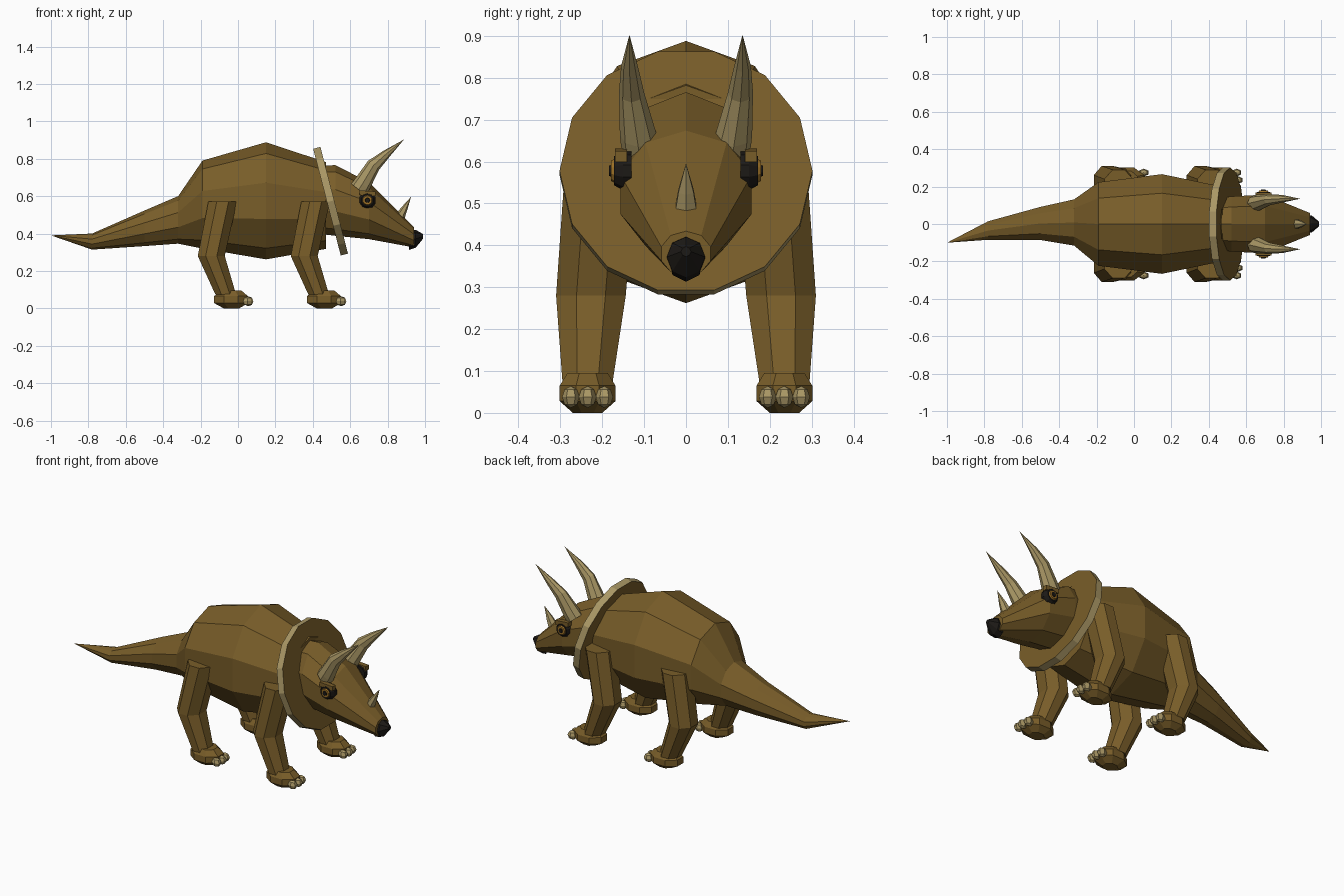
import bpy, bmesh, math
from mathutils import Vector


def material(name, rgb):
    m = bpy.data.materials.new(name)
    m.diffuse_color = (*rgb, 1)
    return m


HIDE = material("hide", (0.19, 0.11, 0.022))
HORN = material("horn", (0.40, 0.31, 0.13))
BLACK = material("black", (0.012, 0.010, 0.008))
AMBER = material("amber", (0.35, 0.17, 0.02))


def finish(bm, name, *mats):
    bmesh.ops.remove_doubles(bm, verts=bm.verts, dist=1e-5)
    bmesh.ops.recalc_face_normals(bm, faces=bm.faces)
    me = bpy.data.meshes.new(name)
    bm.to_mesh(me)
    bm.free()
    for m in mats:
        me.materials.append(m)
    ob = bpy.data.objects.new(name, me)
    bpy.context.collection.objects.link(ob)
    return ob


def loft(name, rings, axis, n, mat, phase=90, side_mat=None):
    """Skin elliptical rings (x, y, z, r_u, r_v) lying square to the axis."""
    bm = bmesh.new()
    a = Vector(axis).normalized()
    u = Vector((1, 0, 0)) if abs(a.y) > 0.9 else Vector((0, 1, 0))
    v = a.cross(u)
    loops = []
    for x, y, z, ru, rv in rings:
        angles = [math.radians(phase) + math.tau * i / n for i in range(n)]
        loops.append([bm.verts.new(Vector((x, y, z)) + u * ru * math.cos(t)
                                   + v * rv * math.sin(t)) for t in angles])
    for p, q in zip(loops, loops[1:]):
        for i in range(n):
            j = (i + 1) % n
            f = bm.faces.new((p[i], p[j], q[j], q[i]))
            f.material_index = 1 if side_mat else 0
    bm.faces.new(loops[0])
    bm.faces.new(loops[-1])
    return finish(bm, name, *([mat, side_mat] if side_mat else [mat]))


X, Y, Z = (1, 0, 0), (0, 1, 0), (0, 0, 1)

# Body and curving tail
loft("body", [
    (-1.00, -0.10, 0.390, 0, 0),
    (-0.78, -0.035, 0.357, 0.052, 0.043),
    (-0.50, 0.003, 0.428, 0.093, 0.095),
    (-0.32, 0.008, 0.473, 0.13, 0.127),
    (-0.19, 0, 0.555, 0.235, 0.235),
    (0.15, 0, 0.575, 0.28, 0.313),
    (0.47, 0, 0.550, 0.21, 0.232)], X, 10, HIDE)

# Head
loft("head", [
    (0.42, 0, 0.580, 0.14, 0.18),
    (0.52, 0, 0.577, 0.155, 0.189),
    (0.70, 0, 0.522, 0.165, 0.152),
    (0.94, 0, 0.380, 0.062, 0.054)], X, 10, HIDE)

# Beak
loft("beak", [
    (0.915, 0, 0.367, 0.045, 0.054),
    (0.950, 0, 0.372, 0.046, 0.048),
    (0.99, 0, 0.385, 0.012, 0.012)], X, 8, BLACK)

# Neck frill: tilted disc with a pale rim
n = Vector((0.968, 0, 0.25))
c = Vector((0.495, 0, 0.573))
loft("frill", [(*(c + n * d), 0.302, 0.302) for d in (-0.02, 0.02)],
     n, 14, HIDE, 90 + 180 / 14, HORN)

# Nose horn
loft("nose_horn", [
    (0.865, 0, 0.488, 0.029, 0.027),
    (0.888, 0, 0.53, 0.021, 0.018),
    (0.925, 0, 0.596, 0, 0)], (0.5, 0, 0.86), 6, HORN)

for s, side in ((-1, "right"), (1, "left")):
    # Brow horn
    loft("brow_horn_" + side, [
        (0.645, s * 0.110, 0.635, 0.045, 0.050),
        (0.665, s * 0.114, 0.665, 0.044, 0.048),
        (0.725, s * 0.130, 0.765, 0.030, 0.038),
        (0.795, s * 0.135, 0.828, 0.020, 0.023),
        (0.888, s * 0.135, 0.903, 0, 0)], (0.62, 0, 0.78), 8, HORN)

    # Eye: dark socket, amber iris, dark pupil, brow ridge
    def eye(name, y0, y1, r, mat):
        loft(f"{name}_{side}", [
            (0.692, s * y0, 0.578, r, r),
            (0.692, s * (y0 + y1) / 2, 0.578, r, r),
            (0.692, s * y1, 0.578, r * 0.75, r * 0.75)], Y, 10, mat)
    eye("eye_socket", 0.13, 0.172, 0.046, BLACK)
    eye("iris", 0.15, 0.179, 0.032, AMBER)
    eye("pupil", 0.16, 0.184, 0.016, BLACK)
    loft("brow_ridge_" + side, [
        (0.65, s * 0.155, 0.618, 0.020, 0.018),
        (0.735, s * 0.155, 0.612, 0.020, 0.018)], X, 4, HIDE, 45)

    # Legs, feet and toes
    for dx, pair in ((0, "hind"), (0.497, "front")):
        tag = f"{pair}_{side}"
        loft("leg_" + tag, [
            (-0.082 + dx, s * 0.205, 0.570, 0.092, 0.083),
            (-0.143 + dx, s * 0.227, 0.280, 0.090, 0.078),
            (-0.066 + dx, s * 0.235, 0.075, 0.065, 0.060)], Z, 8, HIDE, 22.5)
        loft("foot_" + tag, [
            (-0.035 + dx, s * 0.235, 0.000, 0.038, 0.045),
            (-0.037 + dx, s * 0.235, 0.028, 0.072, 0.098),
            (-0.037 + dx, s * 0.235, 0.065, 0.072, 0.098),
            (-0.037 + dx, s * 0.235, 0.095, 0.052, 0.060)], Z, 8, HIDE, 22.5)
        for k in (-1, 0, 1):
            bm = bmesh.new()
            bmesh.ops.create_uvsphere(bm, u_segments=6, v_segments=4, radius=1)
            for v in bm.verts:
                v.co = Vector((v.co.x * 0.028 + 0.058 + dx - 0.006 * abs(k),
                               v.co.y * 0.021 + s * 0.235 + k * 0.040,
                               v.co.z * 0.026 + 0.038))
            finish(bm, f"toe_{tag}_{k + 2}", HORN)
